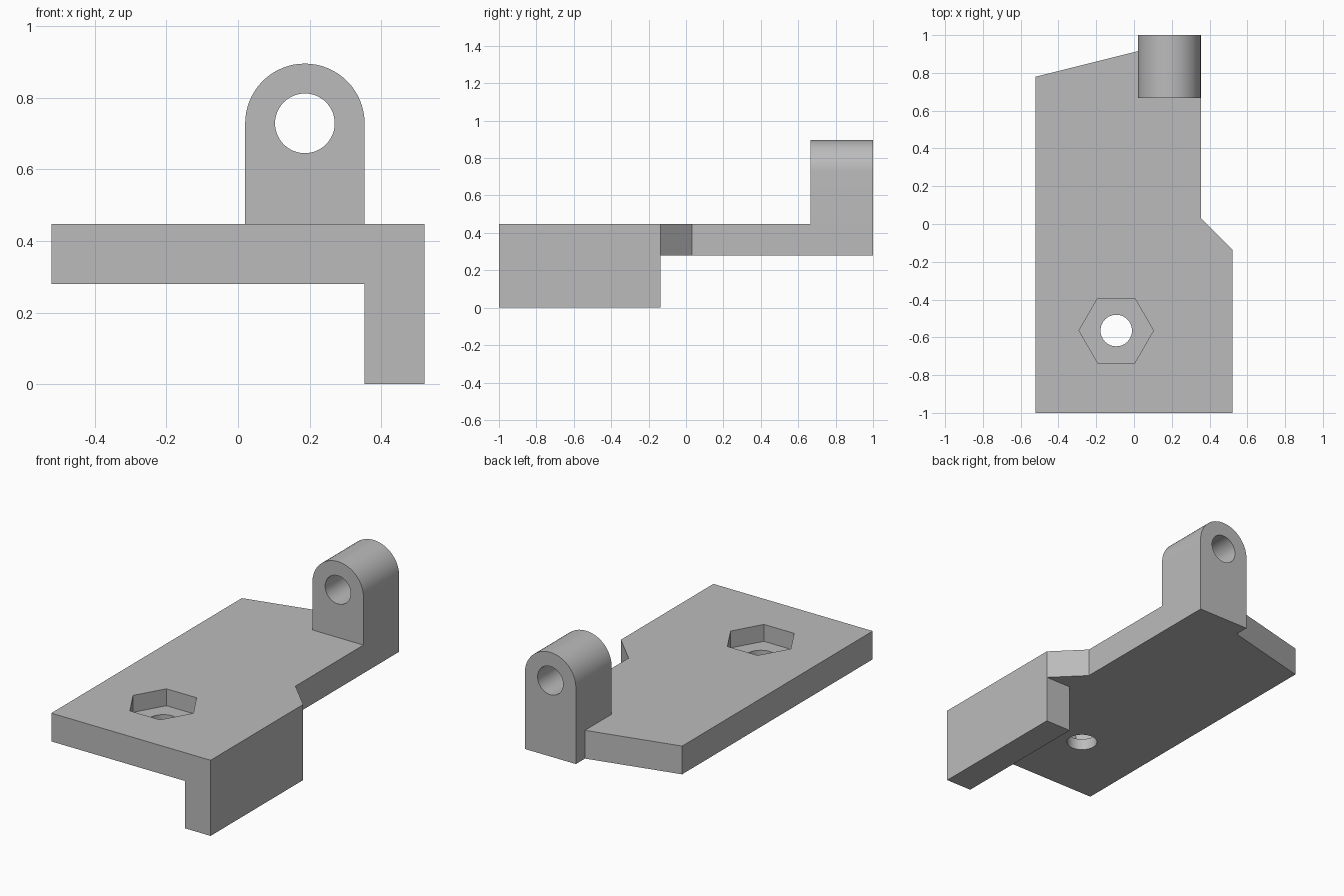
import bpy
import bmesh
from math import cos, sin, pi, radians
from mathutils import Vector

cube = bpy.data.objects.get("Cube")
if cube:
    bpy.data.objects.remove(cube, do_unlink=True)

# Main dimensions
T = 0.167                      # wall thickness
TOP, SIDE = 0.447, 0.521       # plate top, half width
UNDER, INNER = TOP - T, SIDE - T
LUG_X, LUG_Z = INNER - T, 0.729
LIP_END = -0.136
POCKET = (-0.094, -0.564)

grey = bpy.data.materials.new("plain_grey")
grey.use_nodes = True
grey.diffuse_color = (0.5, 0.5, 0.5, 1)
grey.node_tree.nodes["Principled BSDF"].inputs["Base Color"].default_value = (0.5, 0.5, 0.5, 1)


def prism(name, points, offset):
    """Extrude a closed outline of 3D points along an offset."""
    bm = bmesh.new()
    face = bm.faces.new([bm.verts.new(p) for p in points])
    extruded = bmesh.ops.extrude_face_region(bm, geom=[face])["geom"]
    bmesh.ops.translate(bm, vec=Vector(offset),
                        verts=[g for g in extruded if isinstance(g, bmesh.types.BMVert)])
    bmesh.ops.recalc_face_normals(bm, faces=bm.faces)
    mesh = bpy.data.meshes.new(name)
    bm.to_mesh(mesh)
    bm.free()
    mesh.materials.append(grey)
    obj = bpy.data.objects.new(name, mesh)
    bpy.context.collection.objects.link(obj)
    return obj


def arc(cx, cy, radius, count, sweep=2 * pi, closed=True):
    steps = count if closed else count - 1
    return [(cx + radius * cos(sweep * i / steps), cy + radius * sin(sweep * i / steps))
            for i in range(count)]


def flat(points, z):
    return [(x, y, z) for x, y in points]


def upright(points, y):
    return [(x, y, z) for x, z in points]


def combine(target, tool, operation):
    mod = target.modifiers.new(tool.name, "BOOLEAN")
    mod.operation, mod.solver, mod.object = operation, "EXACT", tool
    bpy.context.view_layer.objects.active = target
    bpy.ops.object.modifier_apply(modifier=mod.name)
    bpy.data.objects.remove(tool, do_unlink=True)


# Plate with slanted back edge and chamfered shoulder
outline = [(-SIDE, -1), (SIDE, -1), (SIDE, LIP_END), (INNER, LIP_END + T),
           (INNER, 1), (LUG_X - T, 1), (LUG_X - T, 0.915), (-SIDE, 0.78)]
bracket = prism("bracket", flat(outline, UNDER), (0, 0, T))

# Lip hanging below the left edge
lip = [(INNER, -1), (SIDE, -1), (SIDE, LIP_END), (INNER, LIP_END)]
combine(bracket, prism("lip", flat(lip, 0), (0, 0, UNDER + T / 2)), "UNION")

# Round-topped lug at the back
lug = [(LUG_X - T, UNDER + T / 2), (INNER, UNDER + T / 2)] + arc(LUG_X, LUG_Z, T, 33, pi, False)
combine(bracket, prism("lug", upright(lug, 1), (0, -2 * T, 0)), "UNION")

# Lug bore, hexagonal nut pocket and bolt hole
cutters = [
    prism("lug_bore", upright(arc(LUG_X, LUG_Z, T / 2, 48), 1.2), (0, -0.7, 0)),
    prism("nut_pocket", flat(arc(*POCKET, 0.197, 6), TOP - 0.1), (0, 0, 0.2)),
    prism("bolt_hole", flat(arc(*POCKET, T / 2, 48), 0.1), (0, 0, 0.5)),
]
for cutter in cutters:
    cutter.hide_render = True
    combine(bracket, cutter, "DIFFERENCE")

# Smooth the round surfaces, keep the edges sharp
bpy.ops.object.select_all(action="DESELECT")
bracket.select_set(True)
bpy.context.view_layer.objects.active = bracket
bpy.ops.object.shade_smooth_by_angle(angle=radians(30))
